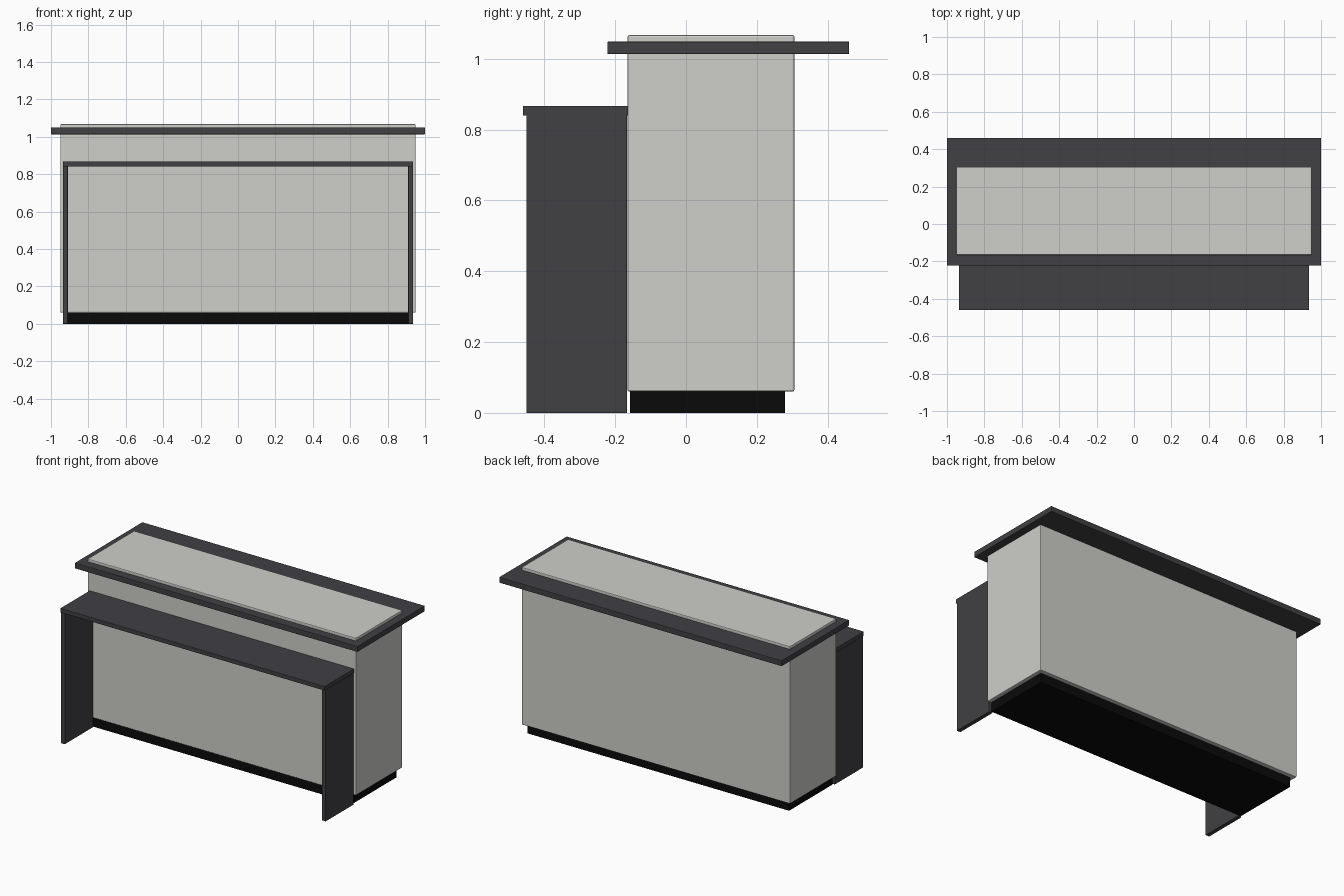
import bpy, bmesh

if "Cube" in bpy.data.objects:
    bpy.data.objects.remove(bpy.data.objects["Cube"])


def material(name, color):
    m = bpy.data.materials.new(name)
    m.diffuse_color = (*color, 1.0)
    m.use_nodes = True
    m.node_tree.nodes["Principled BSDF"].inputs["Base Color"].default_value = m.diffuse_color
    return m


LIGHT = material("pale grey laminate", (0.62, 0.62, 0.59))
CHARCOAL = material("charcoal board", (0.052, 0.050, 0.057))
BLACK = material("black plinth", (0.003, 0.003, 0.003))


def box(name, x, y, z, mat, bevel=0.0):
    """Box from (min, max) ranges, with optional softened edges."""
    me = bpy.data.meshes.new(name)
    bm = bmesh.new()
    bmesh.ops.create_cube(bm, size=1.0)
    for v in bm.verts:
        v.co = [r[0] if c < 0 else r[1] for c, r in zip(v.co, (x, y, z))]
    if bevel:
        bmesh.ops.bevel(bm, geom=bm.edges[:], offset=bevel, segments=2,
                        profile=0.5, affect='EDGES')
    bm.to_mesh(me)
    bm.free()
    me.materials.append(mat)
    ob = bpy.data.objects.new(name, me)
    bpy.context.collection.objects.link(ob)
    return ob


# Recessed plinth under the cabinet
box("plinth", (-0.925, 0.925), (-0.158, 0.279), (0.0, 0.061), BLACK)

# Main cabinet, rising slightly through the counter top
box("cabinet_body", (-0.95, 0.95), (-0.165, 0.306), (0.06, 1.067), LIGHT, 0.005)

# Counter top surrounding the cabinet
box("counter_top", (-1.0, 1.0), (-0.222, 0.461), (1.013, 1.049), CHARCOAL, 0.003)

# Lower front shelf and its two side panels
box("front_shelf", (-0.935, 0.935), (-0.461, -0.163), (0.84, 0.867), CHARCOAL, 0.002)
for side, s in (("left", -1), ("right", 1)):
    box(f"{side}_side_panel", sorted((s * 0.91, s * 0.936)), (-0.451, -0.167),
        (0.0, 0.841), CHARCOAL, 0.001)
